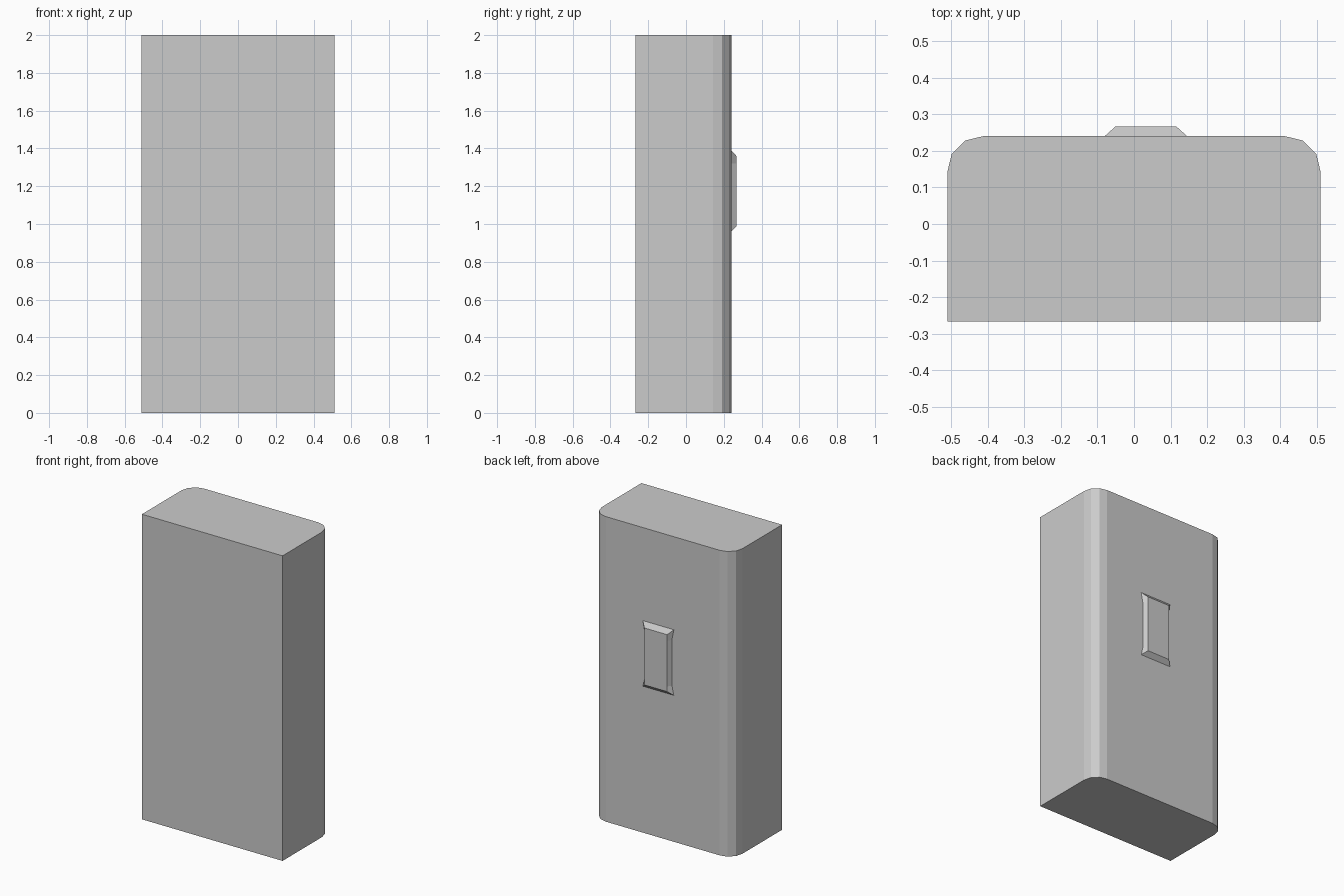
import bpy, bmesh

if "Cube" in bpy.data.objects:
    bpy.data.objects.remove(bpy.data.objects["Cube"])


def loft(name, rings, cap_start=True):
    """Skin a list of matching vertex rings and cap the ends."""
    bm = bmesh.new()
    loops = [[bm.verts.new(p) for p in ring] for ring in rings]
    for a, b in zip(loops, loops[1:]):
        for i in range(len(a)):
            j = (i + 1) % len(a)
            bm.faces.new((a[i], a[j], b[j], b[i]))
    if cap_start:
        bm.faces.new(loops[0][::-1])
    bm.faces.new(loops[-1])
    bmesh.ops.recalc_face_normals(bm, faces=bm.faces)
    mesh = bpy.data.meshes.new(name)
    bm.to_mesh(mesh)
    bm.free()
    obj = bpy.data.objects.new(name, mesh)
    bpy.context.collection.objects.link(obj)
    return obj


# Cabinet body: mirrored plan outline with faceted back corners
half = [(0.51, -0.267), (0.51, 0.142), (0.498, 0.191), (0.461, 0.228), (0.412, 0.24)]
outline = half + [(-x, y) for x, y in reversed(half)]
loft("body", [[(x, y, z) for x, y in outline] for z in (0, 2)])


def plate_ring(y, half_w, pinch, z0, z1, cx=0.0325):
    """Rectangle on the back face whose long sides step inward by pinch."""
    side = [(half_w, z0), (half_w - pinch, 1.02), (half_w - pinch, 1.32), (half_w, z1)]
    pts = side + [(-x, z) for x, z in reversed(side)]
    return [(cx + x, y, z) for x, z in pts]


# Raised bevelled plate on the back, slightly off centre
loft("back_plate", [plate_ring(0.24, 0.1125, 0.014, 0.96, 1.39),
                    plate_ring(0.267, 0.0825, 0.0, 0.987, 1.36)], cap_start=False)
